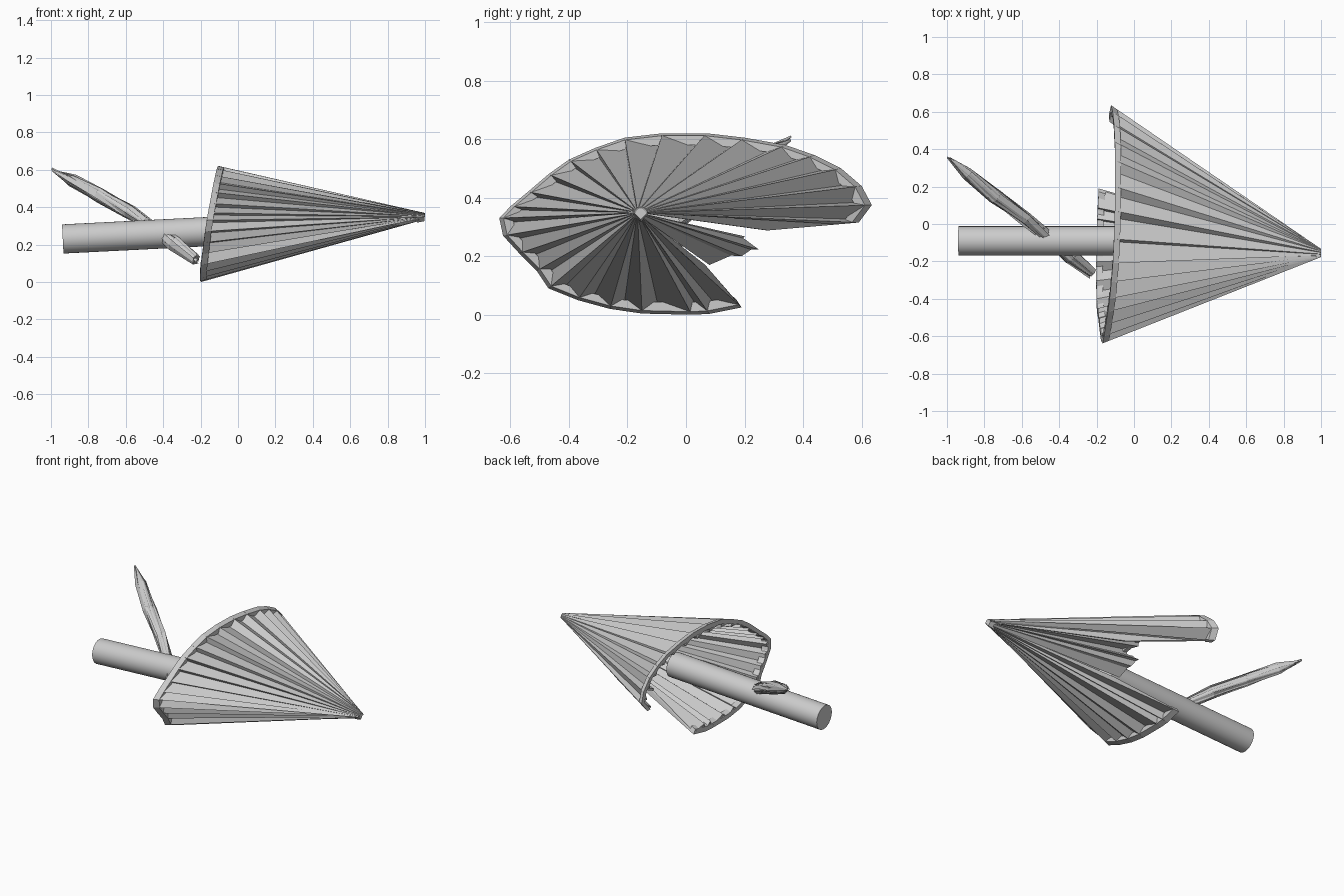
import bpy, bmesh, math, random
from mathutils import Vector as V

if "Cube" in bpy.data.objects:
    bpy.data.objects.remove(bpy.data.objects["Cube"])

random.seed(4)
grey = bpy.data.materials.new("light grey")
grey.diffuse_color = (0.6, 0.6, 0.6, 1)
grey.use_nodes = True
grey.node_tree.nodes["Principled BSDF"].inputs["Base Color"].default_value = grey.diffuse_color


def finish(bm, name):
    bmesh.ops.recalc_face_normals(bm, faces=bm.faces)
    me = bpy.data.meshes.new(name)
    bm.to_mesh(me)
    bm.free()
    me.materials.append(grey)
    ob = bpy.data.objects.new(name, me)
    bpy.context.collection.objects.link(ob)
    return ob


def loft(bm, sections):
    """Skin a list of equal-sized closed sections and cap both ends."""
    rings = [[bm.verts.new(p) for p in s] for s in sections]
    n = len(rings[0])
    for a, b in zip(rings, rings[1:]):
        for i in range(n):
            j = (i + 1) % n
            bm.faces.new((a[i], a[j], b[j], b[i]))
    bm.faces.new(rings[0])
    bm.faces.new(rings[-1])


APEX = V((0.985, -0.155, 0.347))
MID = V((-0.13, 0, 0.31))


def rim(y, z):
    return V((-0.198 + 0.15 * z + 0.03 * y, y, z))


def inward(p, d):
    v = MID - p
    v.x = 0
    return p + v.normalized() * d


def tip(p):
    """Matching point on the small blunt tip of the cone."""
    d = p - MID
    d.x = 0
    return APEX + d.normalized() * 0.022 + V((0.015 if d.z > 0 else -0.02, 0, 0))


def pleated_sheet(name, outline, depth, thick):
    # each pleat: a narrow step down into a valley, then a broad rising face
    pts = []
    for a, b in zip(outline, outline[1:]):
        pts += [a, inward(a.lerp(b, 0.22), depth)]
    pts.append(outline[-1])
    bm = bmesh.new()
    sections = []
    for p in pts:
        q, t = inward(p, thick), tip(p)
        sections.append([p, q, APEX + (t - APEX) * 0.4, t])
    loft(bm, sections)
    return finish(bm, name)


# large pleated cone with an open gap on its lower right
outline = [rim(y, z) for y, z in (
    (0.59, 0.315), (0.635, 0.375), (0.6, 0.44), (0.53, 0.50), (0.44, 0.545),
    (0.34, 0.58), (0.2, 0.605), (0.07, 0.62), (-0.08, 0.62), (-0.21, 0.605),
    (-0.31, 0.57), (-0.4, 0.53), (-0.47, 0.48), (-0.54, 0.42), (-0.6, 0.37),
    (-0.638, 0.33), (-0.625, 0.27), (-0.57, 0.21), (-0.51, 0.15),
    (-0.47, 0.09), (-0.37, 0.05), (-0.26, 0.02), (-0.15, 0.004),
    (0.02, 0.0), (0.08, 0.003), (0.19, 0.025))]
pleated_sheet("pleated_cone", outline, 0.042, 0.012)

# narrow folded band along the open rim
bm = bmesh.new()
sections = []
for p in outline:
    q = inward(p, 0.032)
    f = p.lerp(APEX, 0.03)
    sections.append([p, f, f + q - p, q])
loft(bm, sections)
finish(bm, "rim_band")

# torn pieces on both sides of the gap, and a short strip inside it
strip = [V(p) for p in ((0.17, 0.2, 0.268), (0.17, 0.25, 0.222),
                        (0.18, 0.19, 0.20), (0.18, 0.08, 0.17))]
pleated_sheet("torn_strip", strip, 0.015, 0.012)
pleated_sheet("torn_upper_edge", [outline[0], V((0.3, 0.28, 0.288))], 0.0, 0.012)
pleated_sheet("torn_lower_edge", [outline[-1], V((0.2, 0.07, 0.16))], 0.0, 0.012)

# small solid block closing the tip
bpy.ops.mesh.primitive_cone_add(vertices=4, radius1=0.03, radius2=0.022, depth=0.04,
                                location=(0.976, -0.155, 0.347),
                                rotation=(0, math.pi / 2, 0))
block = bpy.context.object
block.name = "tip_block"
block.data.materials.append(grey)

# round handle, tilting gently upward into the cone
a, b = V((-0.937, -0.09, 0.23)), V((0.15, -0.09, 0.285))
bpy.ops.mesh.primitive_cylinder_add(vertices=32, radius=0.078,
                                    depth=(b - a).length, location=(a + b) / 2)
handle = bpy.context.object
handle.name = "handle"
handle.rotation_euler = (b - a).to_track_quat('Z', 'Y').to_euler()
handle.data.materials.append(grey)
bpy.ops.object.shade_smooth_by_angle(angle=math.radians(40))


def frayed_leaf(name, path, width, blades):
    """Bundle of thin angular blades following a path of (point, size)."""
    path = [(V(p), s) for p, s in path]
    axis = (path[-1][0] - path[0][0]).normalized()
    u = axis.cross(V((0, 0, 1))).normalized()
    w = axis.cross(u)
    bm = bmesh.new()
    for k in range(blades):
        ang = math.tau * k / blades
        cut = 0 if k == 0 else random.uniform(0.0, 0.07)
        sections = []
        for i, (p, size) in enumerate(path):
            twist = ang + i * 0.25
            out = u * math.cos(twist) + w * math.sin(twist)
            side = (w * math.cos(twist) - u * math.sin(twist)) * width * 0.5 * size
            c = p + out * width * 0.45 * size
            c += (u * random.uniform(-1, 1) + w * random.uniform(-1, 1)) * width * 0.1
            if i == 0:
                c += axis * cut
            elif i == len(path) - 1:
                c -= axis * cut * 0.6
            thin = out * width * 0.14 * size
            sections.append([c - side, c + thin, c + side, c - thin])
        loft(bm, sections)
    return finish(bm, name)


# one frayed leaf pushed right through the handle
frayed_leaf("frayed_leaf", (((-0.998, 0.36, 0.605), 0.1), ((-0.89, 0.27, 0.545), 0.75),
                            ((-0.74, 0.15, 0.46), 1), ((-0.58, 0.03, 0.375), 0.9),
                            ((-0.45, -0.075, 0.29), 0.75), ((-0.34, -0.175, 0.205), 1),
                            ((-0.22, -0.265, 0.115), 0.75)), 0.06, 6)
